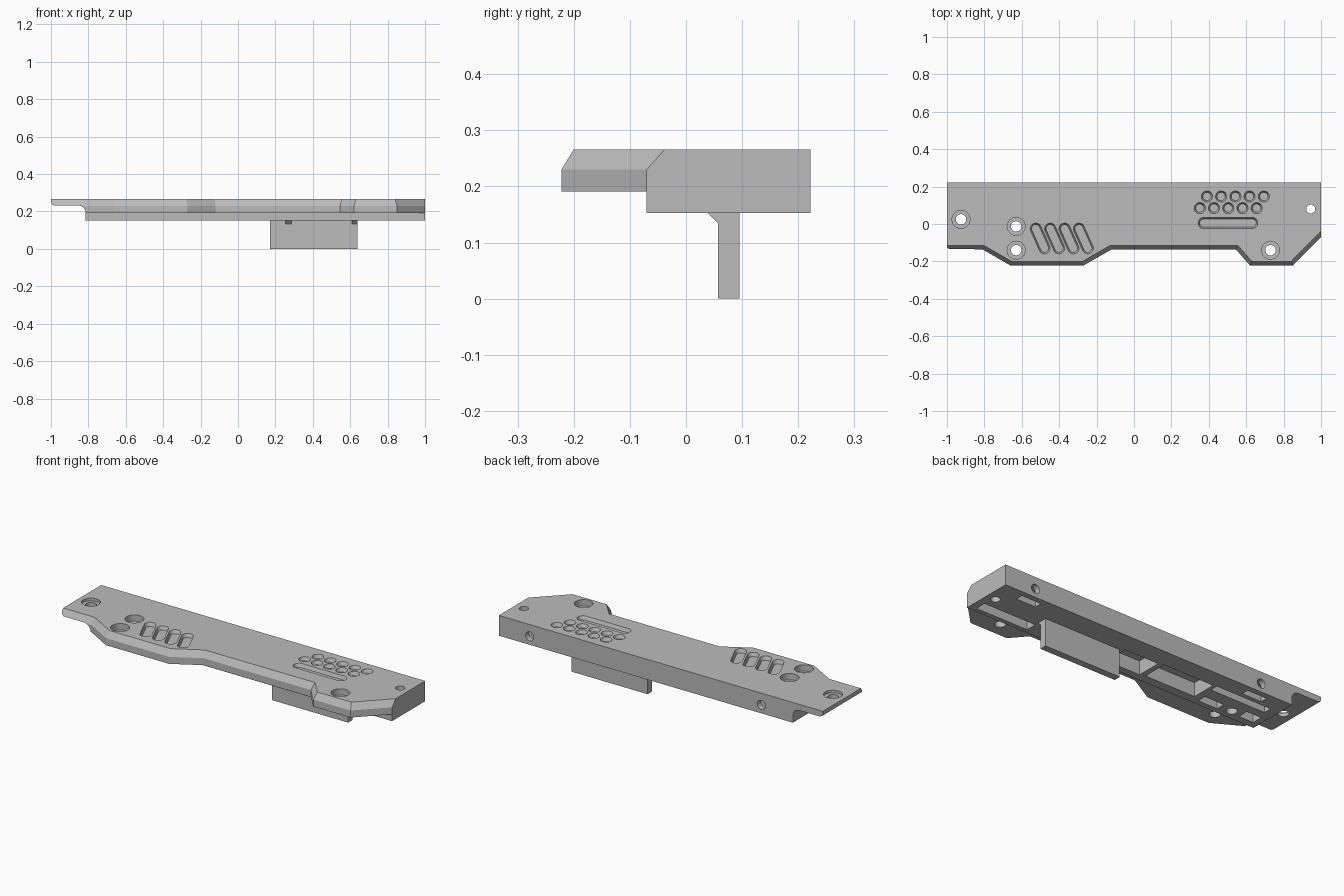
import bpy, bmesh
from math import cos, sin, pi, atan2

if "Cube" in bpy.data.objects:
    bpy.data.objects.remove(bpy.data.objects["Cube"])

grey = bpy.data.materials.new("plain grey")
grey.use_nodes = True
grey.diffuse_color = (0.5, 0.5, 0.5, 1)
grey.node_tree.nodes["Principled BSDF"].inputs["Base Color"].default_value = (0.5, 0.5, 0.5, 1)

TOP, BASE = 0.266, 0.153


def loft(bm, rings):
    """Closed solid through matching rings of points."""
    rows = [[bm.verts.new(p) for p in ring] for ring in rings]
    n = len(rows[0])
    for a, b in zip(rows, rows[1:]):
        for i in range(n):
            j = (i + 1) % n
            bm.faces.new((a[i], a[j], b[j], b[i]))
    bm.faces.new(rows[0][::-1])
    bm.faces.new(rows[-1])


def box(bm, x0, x1, y0, y1, z0, z1):
    loft(bm, [[(x0, y0, z), (x1, y0, z), (x1, y1, z), (x0, y1, z)] for z in (z0, z1)])


def pill(a, b, r, z, n=12):
    """Ring around the segment a-b; a circle when the ends agree."""
    t = atan2(b[1] - a[1], b[0] - a[0])
    ring = []
    for end, start in ((b, t - pi / 2), (a, t + pi / 2)):
        same = a == b
        for i in range(n + (not same)):
            k = start + pi * i / n
            ring.append((end[0] + r * cos(k), end[1] + r * sin(k), z))
    return ring


def recess(bm, a, b):
    """Shallow grip pocket with sloping walls."""
    loft(bm, [pill(a, b, r, z) for r, z in ((0.022, TOP - 0.02), (0.03, TOP), (0.03, TOP + 0.02))])


def make(name, bm):
    bmesh.ops.recalc_face_normals(bm, faces=bm.faces)
    me = bpy.data.meshes.new(name)
    bm.to_mesh(me)
    bm.free()
    me.materials.append(grey)
    ob = bpy.data.objects.new(name, me)
    bpy.context.collection.objects.link(ob)
    return ob


def combine(target, tool, op):
    """Apply a boolean and discard the tool."""
    tool.hide_render = True
    m = target.modifiers.new(op, "BOOLEAN")
    m.operation, m.solver, m.object = op, "EXACT", tool
    bpy.context.view_layer.objects.active = target
    bpy.ops.object.modifier_apply(modifier=m.name)
    bpy.data.objects.remove(tool)


# Top plate with stepped, chamfered front edge
outer = [(-1, -.136), (-.81, -.136), (-.66, -.222), (-.27, -.222), (-.12, -.136),
         (.545, -.136), (.62, -.222), (.85, -.222), (1, -.07)]
inner = [(-1, -.114), (-.804, -.114), (-.654, -.2), (-.276, -.2), (-.126, -.114),
         (.555, -.114), (.63, -.2), (.84, -.2), (1, -.038)]
back = [(1, .222), (-1, .222)]
bm = bmesh.new()
loft(bm, [[(x, y, z) for x, y in pts + back]
          for pts, z in ((outer, .191), (outer, .23), (inner, TOP))])
body = make("grip_plate", bm)

# Deep rear rail below the plate
bm = bmesh.new()
box(bm, -.815, 1, -.07, .222, BASE, .23)
combine(body, make("rail", bm), "UNION")

# Thin end lip with a filleted underside
profile = [(-1.1, .1), (-.815, .1)]
profile += [(-.855 + .04 * cos(k * pi / 12), .192 + .04 * sin(k * pi / 12)) for k in range(7)]
profile += [(-.98, .232), (-.994, .238), (-1, .25), (-1.1, .25)]
bm = bmesh.new()
loft(bm, [[(x, y, z) for x, z in profile] for y in (-.4, .4)])
combine(body, make("lip_cutter", bm), "DIFFERENCE")

# Counterbored screw holes and the plain pin hole
bm = bmesh.new()
for x, y, depth in ((-.925, .025, .015), (-.63, -.013, .035), (-.63, -.14, .035), (.73, -.14, .035)):
    c = (x, y)
    loft(bm, [pill(c, c, r, z) for r, z in
              ((.028, .1), (.028, TOP - depth), (.048, TOP - depth), (.048, .3))])
pin = (.945, .08)
loft(bm, [pill(pin, pin, .024, z) for z in (.1, .3)])

# Grip recesses: slanted slots, long slot, two rows of dots
for i in range(4):
    x = -.525 + .077 * i
    recess(bm, (x, -.025), (x + .047, -.13))
recess(bm, (.373, .005), (.632, .005))
for x, y in ((.39, .147), (.352, .085)):
    for i in range(5):
        c = (x + .076 * i, y)
        recess(bm, c, c)

# Underside pockets
for x0, x1, y0, y1 in ((.64, .96, -.045, .015), (.75, .87, .15, .19), (-.06, .15, -.03, .11),
                       (-.4, -.09, -.02, .12), (-.76, -.42, .08, .125), (-.56, -.44, -.04, .01),
                       (-.68, -.56, .15, .19), (-.78, -.69, -.03, .03)):
    box(bm, x0, x1, y0, y1, .1, .23)
combine(body, make("hole_cutter", bm), "DIFFERENCE")

# Cross holes in the back face, reaching the small pockets
bm = bmesh.new()
for x in (.81, -.62):
    c = (x, .2)
    loft(bm, [[(px, y, pz) for px, pz, _ in pill(c, c, .025, 0)] for y in (.17, .3)])
combine(body, make("cross_hole_cutter", bm), "DIFFERENCE")

# Hanging blade
bm = bmesh.new()
box(bm, .17, .64, .057, .095, 0, BASE + .005)
make("blade", bm)

# Small gusset wedges in front of the blade
for side, x in (("right", .255), ("left", .61)):
    bm = bmesh.new()
    loft(bm, [[(px, .038, BASE), (px, .06, BASE), (px, .06, .13), (px, .057, .134)]
              for px in (x, x + .03)])
    make(side + "_gusset", bm)

# Smooth round walls, crisp edges
for ob in bpy.context.collection.objects:
    ob.select_set(ob.type == "MESH")
bpy.context.view_layer.objects.active = body
bpy.ops.object.shade_smooth_by_angle(angle=pi / 9)
